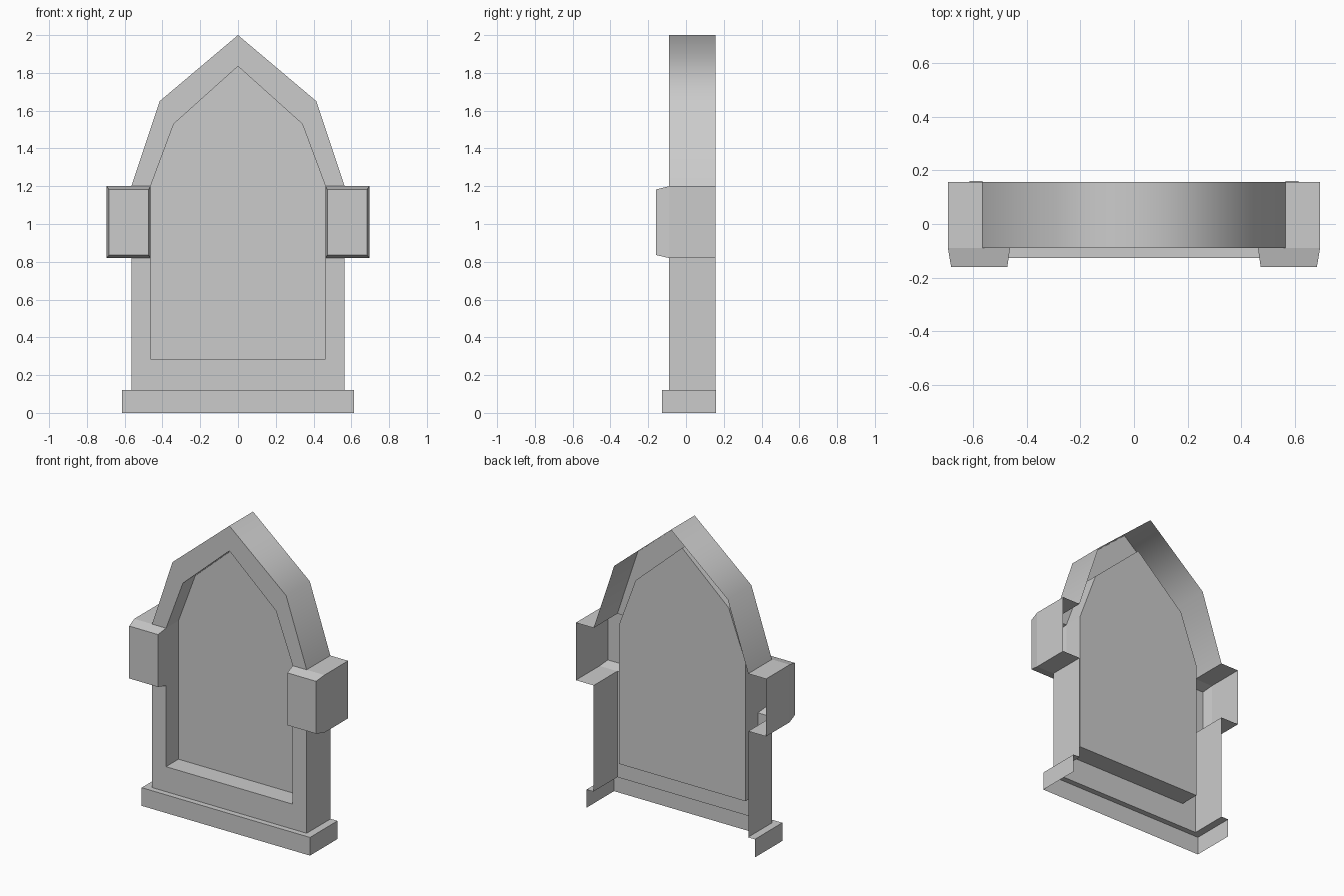
import bpy, bmesh, math

if "Cube" in bpy.data.objects:
    bpy.data.objects.remove(bpy.data.objects["Cube"])

FRONT, PANE, BACK = -0.09, 0.04, 0.157


def build(name, faces, mirror=False, smooth=None):
    """Make a sheet object from faces given as corner lists."""
    bm = bmesh.new()
    for f in faces:
        bm.faces.new([bm.verts.new(p) for p in f])
    bmesh.ops.remove_doubles(bm, verts=bm.verts, dist=1e-4)
    me = bpy.data.meshes.new(name)
    bm.to_mesh(me)
    bm.free()
    ob = bpy.data.objects.new(name, me)
    bpy.context.collection.objects.link(ob)
    if mirror:
        ob.modifiers.new("mirror", "MIRROR").use_mirror_merge = True
    if smooth:
        bpy.ops.object.select_all(action="DESELECT")
        ob.select_set(True)
        bpy.context.view_layer.objects.active = ob
        bpy.ops.object.shade_smooth_by_angle(angle=math.radians(smooth))
    return ob


def full(half):
    """Right-hand half profile (foot to apex) continued down the left side."""
    return half + [(-x, z) for x, z in half[-2::-1]]


def at(p, y):
    return (p[0], y, p[1])


def strip(a, ya, b, yb, i, j):
    return [at(a[i], ya), at(a[j], ya), at(b[j], yb), at(b[i], yb)]


outer = full([(0.565, 0.12), (0.565, 0.82), (0.565, 1.2), (0.415, 1.65), (0, 2)])
inner = full([(0.463, 0.285), (0.463, 0.82), (0.463, 1.2), (0.34, 1.53), (0, 1.835)])
n = len(outer)

# Pointed arch: outer wall and front, left open where the side blocks sit
frame, recess = [], []
for i in range(n):
    j = (i + 1) % n
    if i not in (1, n - 3):
        frame.append(strip(inner, FRONT, outer, FRONT, i, j)[::-1])
        if j:
            frame.append(strip(outer, FRONT, outer, BACK, i, j)[::-1])
    recess.append(strip(inner, FRONT, inner, PANE, i, j))
build("arch_frame", frame, smooth=85)

# Recess lining and the panel that closes it
build("recess_lining", recess)
build("back_panel", [[at(p, PANE) for p in inner][::-1]])

# Side blocks with a tapered front, open at the back
x0, x1, z0, z1 = 0.463, 0.695, 0.82, 1.2
rim = [(x0, z0), (x1, z0), (x1, z1), (x0, z1)]
tip = [(x0 + 0.01, z0 + 0.016), (x1 - 0.012, z0 + 0.016),
       (x1 - 0.012, z1 - 0.018), (x0 + 0.01, z1 - 0.018)]
body = [(0.565, z0), (x1, z0), (x1, z1), (0.565, z1)]
block = [[at(p, -0.16) for p in tip]]
block += [strip(rim, FRONT, tip, -0.16, i, (i + 1) % 4) for i in range(4)]
block += [strip(body, BACK, body, FRONT, i, i + 1) for i in range(3)]
build("side_block", block, mirror=True)

# Plinth: front, sides and top ledge, open at the back and below
w, h, f, b = 0.615, 0.12, -0.127, 0.16
plinth = [
    [(0, f, 0), (w, f, 0), (w, f, h), (0, f, h)],
    [(w, f, 0), (w, b, 0), (w, b, h), (w, f, h)],
    [(0, f, h), (w, f, h), (0.565, FRONT, h), (0, FRONT, h)],
    [(w, f, h), (w, b, h), (0.565, b, h), (0.565, FRONT, h)],
]
build("plinth", plinth, mirror=True)
